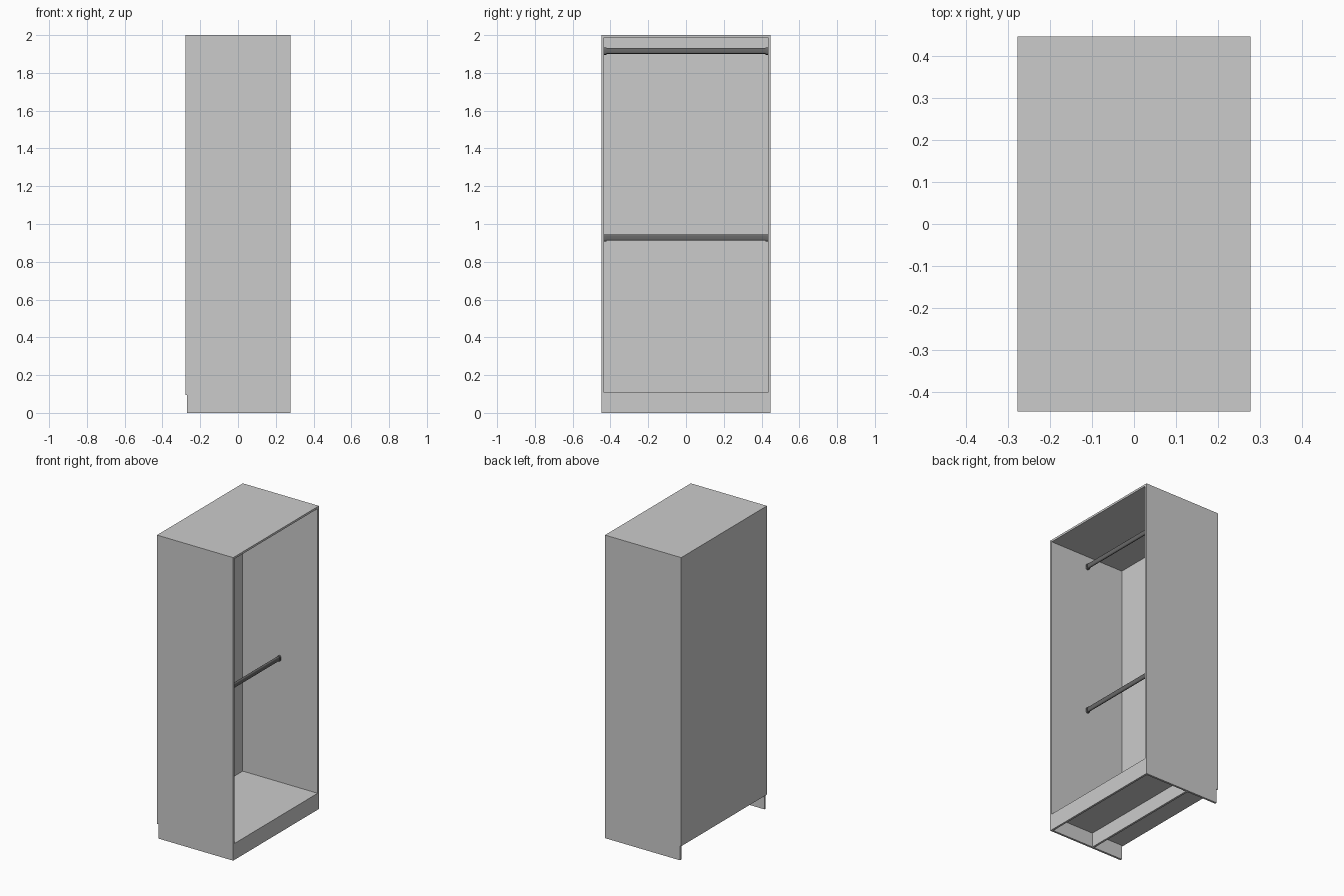
import bpy, bmesh, math

if "Cube" in bpy.data.objects:
    bpy.data.objects.remove(bpy.data.objects["Cube"])

def mat(name, v):
    m = bpy.data.materials.new(name)
    m.diffuse_color = (v, v, v, 1)
    m.use_nodes = True
    m.node_tree.nodes["Principled BSDF"].inputs["Base Color"].default_value = m.diffuse_color
    return m

PANEL = mat("light grey panel", 0.6)
METAL = mat("dark grey metal", 0.14)

def finish(name, bm, m):
    bmesh.ops.recalc_face_normals(bm, faces=bm.faces)
    me = bpy.data.meshes.new(name)
    bm.to_mesh(me)
    bm.free()
    me.materials.append(m)
    ob = bpy.data.objects.new(name, me)
    bpy.context.collection.objects.link(ob)
    return ob

def box(name, x0, x1, y0, y1, z0, z1, m=PANEL):
    bm = bmesh.new()
    bmesh.ops.create_cube(bm, size=1)
    for v in bm.verts:
        v.co = ((x0, x1)[v.co.x > 0], (y0, y1)[v.co.y > 0], (z0, z1)[v.co.z > 0])
    return finish(name, bm, m)

def oval_bar(name, z, w, h, y0, y1, m=METAL, n=8):
    # stadium-shaped section, extruded along y
    r = w / 2
    pts = []
    for side in (1, -1):
        for i in range(n + 1):
            a = math.pi * i / n
            pts.append((side * r * math.cos(a), z + side * (h / 2 - r + r * math.sin(a))))
    bm = bmesh.new()
    f = bm.faces.new([bm.verts.new((x, y0, zz)) for x, zz in pts])
    g = bmesh.ops.extrude_face_region(bm, geom=[f])
    for v in g["geom"]:
        if isinstance(v, bmesh.types.BMVert):
            v.co.y = y1
    ob = finish(name, bm, m)
    for p in ob.data.polygons:
        p.use_smooth = len(p.vertices) == 4
    return ob

X, Y, T, B = 0.278, 0.447, 0.0135, 0.009   # half depth, half width, board, back board
XB = -X + B
YI = Y - T
FLOOR = 0.095

# carcass
for s, n in ((-1, "near"), (1, "far")):
    a, b = sorted((s * Y, s * YI))
    box("side_panel_" + n, XB, X, a, b, 0, 2 - T)
box("top_panel", XB, X, -Y, Y, 2 - T, 2)
box("bottom_panel", XB, X, -YI, YI, FLOOR, FLOOR + T)
box("back_panel", -X, XB, -Y, Y, FLOOR, 2)

# plinth and middle support
box("plinth", X - T, X, -YI, YI, 0, FLOOR)
box("floor_support", -0.04 - T, -0.04, -YI, YI, 0, FLOOR)

# hanging rails with end holders
for z, n in ((0.928, "lower"), (1.917, "upper")):
    oval_bar(n + "_rail", z, 0.016, 0.032, -YI, YI)
    for s, e in ((-1, "near"), (1, "far")):
        a, b = sorted((s * YI, s * (YI - 0.012)))
        oval_bar(n + "_rail_holder_" + e, z - 0.002, 0.022, 0.038, a, b)
